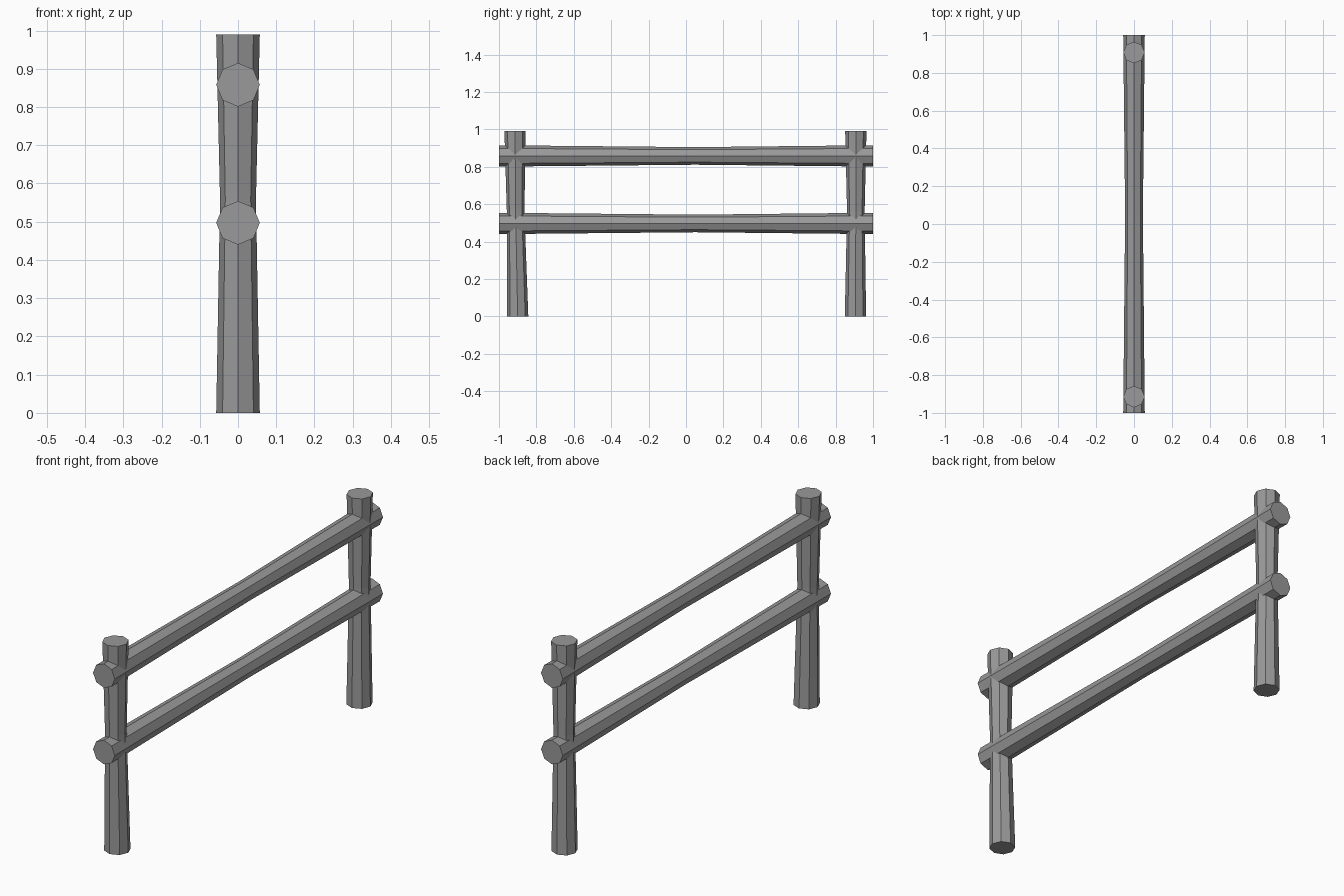
import bpy, bmesh, math
from mathutils import Vector

cube = bpy.data.objects.get("Cube")
if cube:
    bpy.data.objects.remove(cube, do_unlink=True)

GREY = (0.32, 0.32, 0.32, 1)
wood = bpy.data.materials.new("weathered_grey")
wood.use_nodes = True
wood.diffuse_color = GREY
wood.node_tree.nodes["Principled BSDF"].inputs["Base Color"].default_value = GREY

SIDES = 8


def log(name, start, middle, end, radius=0.057, waist=0.047):
    """Eight-sided log with a narrower waist; its end caps stay square to the main axis."""
    upright = abs(end[2] - start[2]) > abs(end[1] - start[1])
    across = Vector((0, 1, 0)) if upright else Vector((0, 0, 1))
    bm = bmesh.new()
    rings = []
    for centre, r in ((start, radius), (middle, waist), (end, radius)):
        ring = []
        for i in range(SIDES):
            a = math.tau * i / SIDES
            offset = Vector((math.cos(a), 0, 0)) + across * math.sin(a)
            ring.append(bm.verts.new(Vector(centre) + offset * r))
        rings.append(ring)
    for low, high in zip(rings, rings[1:]):
        for i in range(SIDES):
            j = (i + 1) % SIDES
            bm.faces.new((low[i], low[j], high[j], high[i]))
    bm.faces.new(rings[0])
    bm.faces.new(rings[-1])
    bmesh.ops.recalc_face_normals(bm, faces=bm.faces)
    mesh = bpy.data.meshes.new(name)
    bm.to_mesh(mesh)
    bm.free()
    mesh.materials.append(wood)
    obj = bpy.data.objects.new(name, mesh)
    bpy.context.collection.objects.link(obj)


# Posts, the front one leaning slightly outwards
log("front_post", (0, -0.9, 0), (0, -0.911, 0.56), (0, -0.914, 0.99))
log("back_post", (0, 0.906, 0), (0, 0.908, 0.56), (0, 0.908, 0.99))

# Rails running through both posts
for name, z in (("lower_rail", 0.497), ("upper_rail", 0.858)):
    log(name, (0, -1, z), (0, 0.05, z), (0, 1, z))
